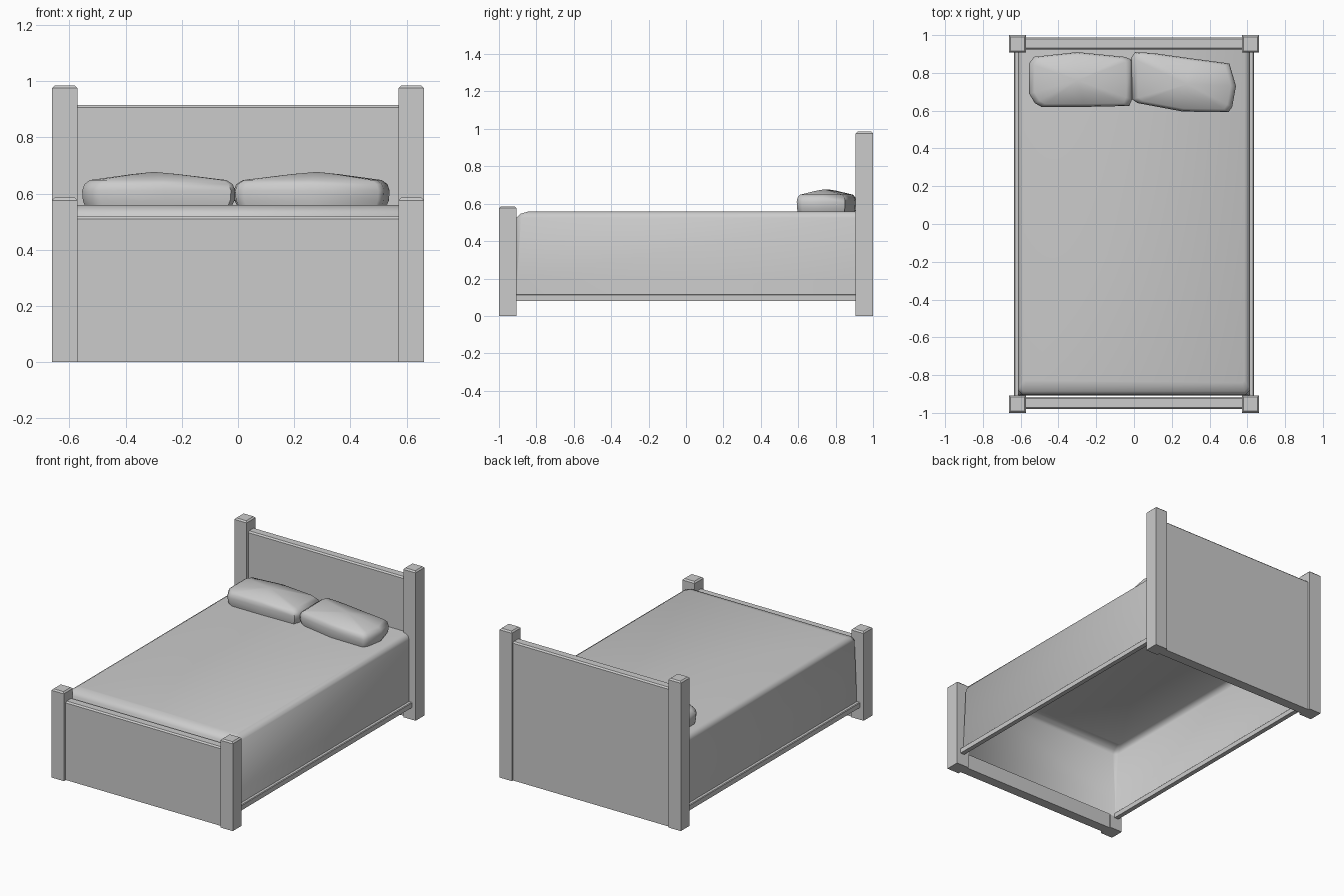
import bpy, bmesh

if "Cube" in bpy.data.objects:
    bpy.data.objects.remove(bpy.data.objects["Cube"])


def finish(name, bm, angle=None):
    bmesh.ops.recalc_face_normals(bm, faces=bm.faces)
    me = bpy.data.meshes.new(name)
    bm.to_mesh(me)
    bm.free()
    ob = bpy.data.objects.new(name, me)
    bpy.context.collection.objects.link(ob)
    if angle:
        bpy.ops.object.select_all(action='DESELECT')
        bpy.context.view_layer.objects.active = ob
        ob.select_set(True)
        bpy.ops.object.shade_smooth_by_angle(angle=angle)
    return ob


def box(name, x, y, z, bevel=0.0):
    """Box from min/max pairs; bevel chamfers only the top edges."""
    bm = bmesh.new()
    bmesh.ops.create_cube(bm, size=1)
    for v in bm.verts:
        for i, (lo, hi) in enumerate((x, y, z)):
            v.co[i] = hi if v.co[i] > 0 else lo
    if bevel:
        top = [e for e in bm.edges if all(v.co.z > z[1] - 1e-5 for v in e.verts)]
        bmesh.ops.bevel(bm, geom=top, offset=bevel, segments=1,
                        affect='EDGES', profile=0.5)
    return finish(name, bm)


def loft(bm, rings, closed):
    loops = [[bm.verts.new(p) for p in r] for r in rings]
    n = len(loops[0])
    for a, b in zip(loops, loops[1:]):
        for i in range(n if closed else n - 1):
            j = (i + 1) % n
            bm.faces.new((a[i], a[j], b[j], b[i]))
    return loops


# posts and side rails, mirrored left and right
for side, s in (("left", -1), ("right", 1)):
    px = sorted((s * 0.572, s * 0.662))
    box(side + "_foot_post", px, (-1.0, -0.907), (0, 0.585), 0.009)
    box(side + "_head_post", px, (0.907, 1.0), (0, 0.985), 0.009)
    box(side + "_side_rail", sorted((s * 0.605, s * 0.635)),
        (-0.92, 0.92), (0.08, 0.115), 0.004)

# head and foot panels
box("headboard", (-0.58, 0.58), (0.924, 0.988), (0, 0.915), 0.009)
box("footboard", (-0.58, 0.58), (-0.98, -0.915), (0, 0.518), 0.009)

# blanket: open shell, hollow underneath, softened at the top and foot
bm = bmesh.new()
back = 0.924
rings = []
for x, yf, z, c in ((0.614, -0.907, 0.09, 0.003), (0.614, -0.907, 0.2, 0.006),
                    (0.614, -0.905, 0.525, 0.024), (0.607, -0.885, 0.546, 0.022),
                    (0.585, -0.84, 0.559, 0.012)):
    rings.append([(-x, back, z), (-x, yf + c, z), (-x + c, yf, z),
                  (x - c, yf, z), (x, yf + c, z), (x, back, z)])
loops = loft(bm, rings, False)
bm.faces.new(loops[-1])
finish("blanket", bm, 1.0)


# pillows: irregular outline swelling up to a soft crown
def pillow(name, outline, crown):
    bm = bmesh.new()
    cx, cy = crown
    rings = [[(cx + (x - cx) * s, cy + (y - cy) * s, z) for x, y in outline]
             for s, z in ((0.95, 0.55), (0.99, 0.575), (1.0, 0.61),
                          (0.97, 0.633), (0.89, 0.648), (0.3, 0.669))]
    loops = loft(bm, rings, True)
    bm.faces.new(loops[0])
    tip = bm.verts.new((cx, cy, 0.677))
    top = loops[-1]
    for i in range(len(top)):
        bm.faces.new((top[i], top[(i + 1) % len(top)], tip))
    finish(name, bm, 1.0)


pillow("left_pillow",
       [(-.555, .69), (-.555, .85), (-.53, .885), (-.3, .91), (-.05, .885),
        (-.012, .87), (-.01, .66), (-.025, .625), (-.26, .62), (-.49, .62),
        (-.525, .64)], (-.3, .76))
pillow("right_pillow",
       [(-.01, .66), (-.015, .88), (.005, .91), (.1, .905), (.3, .877),
        (.505, .85), (.54, .73), (.52, .62), (.5, .592), (.26, .595),
        (.02, .64)], (.28, .74))
